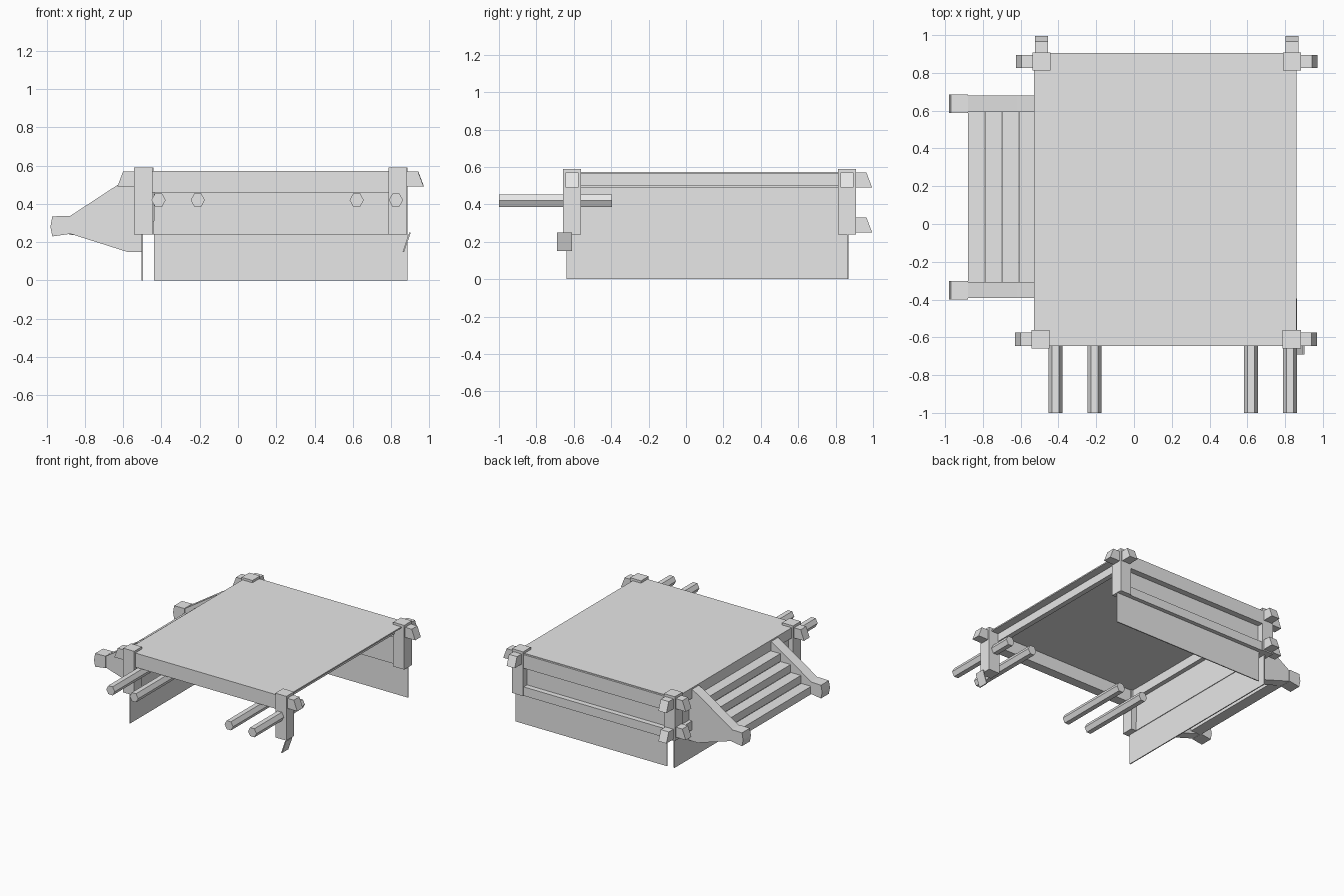
import bpy
import bmesh
import math
from mathutils import Vector, Matrix

old = bpy.data.objects.get("Cube")
if old:
    bpy.data.objects.remove(old, do_unlink=True)

grey = bpy.data.materials.new("plain_grey")
grey.use_nodes = True
colour = (0.8, 0.8, 0.8, 1)
grey.diffuse_color = colour
grey.node_tree.nodes["Principled BSDF"].inputs["Base Color"].default_value = colour


def finish(name, bm):
    bmesh.ops.recalc_face_normals(bm, faces=bm.faces[:])
    mesh = bpy.data.meshes.new(name)
    bm.to_mesh(mesh)
    bm.free()
    mesh.materials.append(grey)
    obj = bpy.data.objects.new(name, mesh)
    bpy.context.collection.objects.link(obj)
    return obj


def box(name, x, y, z):
    """Box from (low, high) ranges along each axis."""
    bm = bmesh.new()
    bmesh.ops.create_cube(bm, size=1)
    for v in bm.verts:
        v.co = Vector([(a + b) / 2 + c * (b - a) for (a, b), c in zip((x, y, z), v.co)])
    return finish(name, bm)


def prism(name, outline, depth, matrix=Matrix()):
    """Extrude an x-z outline along y between two depths."""
    bm = bmesh.new()
    face = bm.faces.new([bm.verts.new((px, depth[0], pz)) for px, pz in outline])
    moved = bmesh.ops.extrude_face_region(bm, geom=[face])["geom"]
    verts = [g for g in moved if isinstance(g, bmesh.types.BMVert)]
    bmesh.ops.translate(bm, verts=verts, vec=(0, depth[1] - depth[0], 0))
    bm.transform(matrix)
    return finish(name, bm)


def beam_end(name, x, y, z, angle):
    """Slant-cut beam tip pointing outwards from a post."""
    outline = [(0, 0), (0.135, 0), (0.105, 0.08), (0, 0.08)]
    turn = Matrix.Translation((x, y, z)) @ Matrix.Rotation(angle, 4, "Z")
    prism(name, outline, (-0.035, 0.035), turn)


# Corner posts and their protruding beam tips
quarter = math.pi / 2
corners = {
    "front_right": (-0.495, -0.61), "front_left": (0.835, -0.61),
    "back_right": (-0.49, 0.86), "back_left": (0.837, 0.86),
}
for label, (px, py) in corners.items():
    box(label + "_post", (px - 0.048, px + 0.048), (py - 0.048, py + 0.048), (0.24, 0.59))
    outward = math.pi if px < 0 else 0
    beam_end(label + "_side_beam_end", px, py, 0.49, outward)
    if py > 0:
        beam_end(label + "_rear_beam_end", px, py, 0.49, quarter)
px, py = corners["back_right"]
beam_end("lower_side_beam_end", px, py, 0.265, math.pi)
beam_end("lower_rear_beam_end", px, py, 0.25, quarter)

# Deck and the beams carrying it
box("deck", (-0.53, 0.86), (-0.645, 0.89), (0.562, 0.572))
box("front_beam", (-0.46, 0.80), (-0.645, -0.57), (0.46, 0.565))
box("back_beam", (-0.46, 0.80), (0.83, 0.905), (0.46, 0.568))
box("left_beam", (0.76, 0.80), (-0.57, 0.83), (0.50, 0.565))
box("right_beam", (-0.53, -0.46), (-0.57, 0.83), (0.49, 0.565))
box("back_lower_beam", (-0.46, 0.80), (0.85, 0.90), (0.24, 0.31))
box("right_lower_beam", (-0.53, -0.49), (-0.57, 0.83), (0.24, 0.31))

# Thin skirt walls, open on the front and left
box("back_wall", (-0.44, 0.885), (0.86, 0.868), (0, 0.30))
box("back_recess_panel", (-0.44, 0.79), (0.85, 0.858), (0.30, 0.565))
box("right_wall", (-0.503, -0.495), (-0.64, 0.86), (0, 0.565))

# Loose slanted flap under the front left post
prism("post_flap", [(0.86, 0.15), (0.868, 0.15), (0.902, 0.25), (0.894, 0.25)],
      (-0.69, -0.61))

# Hexagonal poles
for i, px in enumerate((-0.415, -0.21, 0.62, 0.825)):
    hexagon = [(px + 0.037 * math.cos(k * math.pi / 3),
                0.42 + 0.039 * math.sin(k * math.pi / 3)) for k in range(6)]
    prism("pole_%d" % (i + 1), hexagon, (-1, -0.395))

# Stairs: two stringers with thicker feet, four treads
stringer = [(-0.90, 0.325), (-0.88, 0.335), (-0.62, 0.505), (-0.53, 0.56),
            (-0.50, 0.56), (-0.50, 0.15), (-0.58, 0.15), (-0.88, 0.245), (-0.90, 0.24)]
foot = [(-0.97, 0.335), (-0.88, 0.337), (-0.88, 0.243), (-0.97, 0.23), (-0.98, 0.28)]
for label, yc in (("front", -0.35), ("back", 0.637)):
    prism(label + "_stringer", stringer, (yc - 0.043, yc + 0.043))
    prism(label + "_stringer_foot", foot, (yc - 0.049, yc + 0.049))
for i in range(4):
    x0 = -0.88 + i * 0.09
    top = 0.30 + i * 0.062
    box("tread_%d" % (i + 1), (x0, x0 + 0.088), (-0.31, 0.60), (top - 0.062, top))
